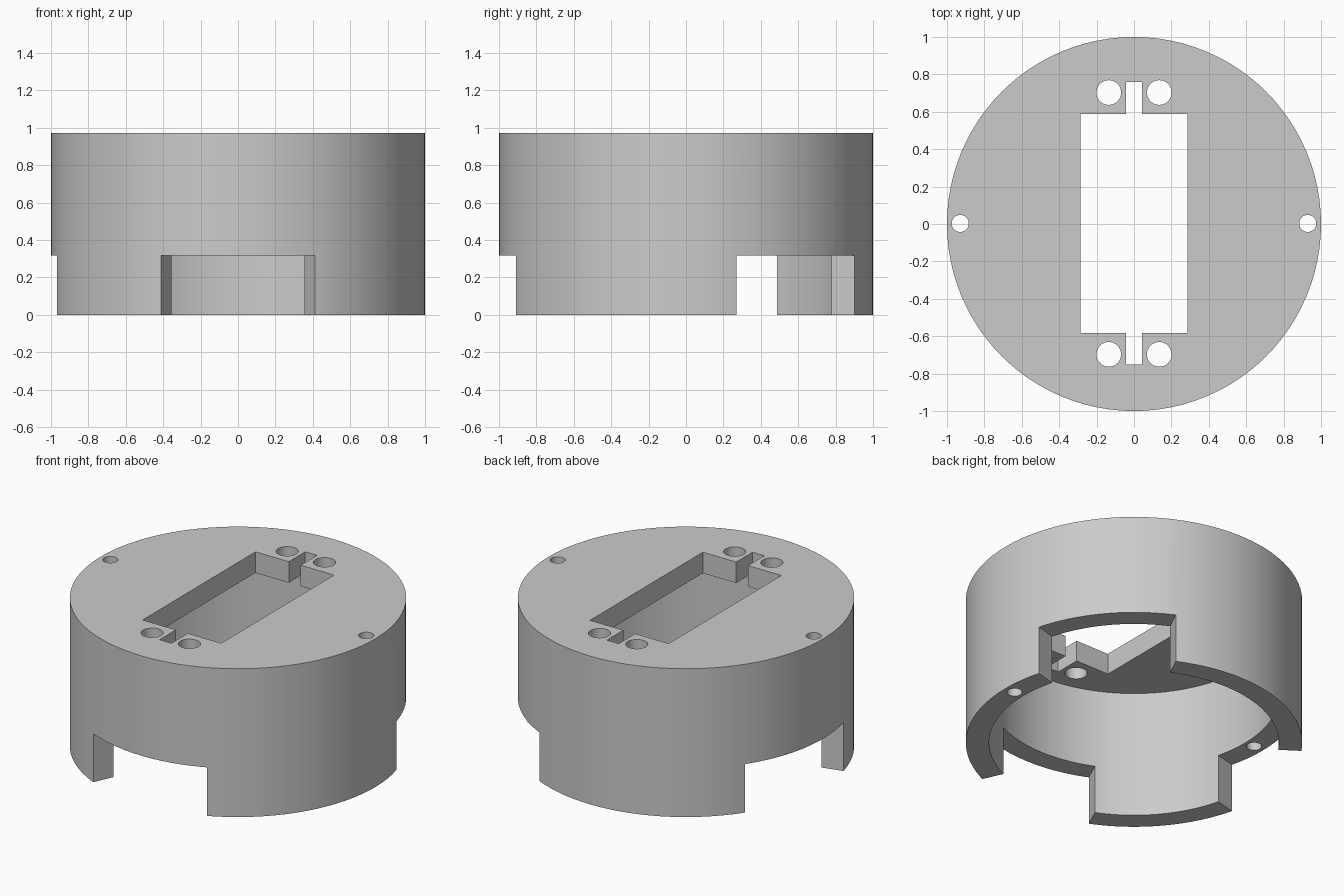
import bpy, bmesh
from math import cos, sin, pi, radians

if "Cube" in bpy.data.objects:
    bpy.data.objects.remove(bpy.data.objects["Cube"])

HEIGHT, CEILING, NOTCH_TOP = 0.973, 0.835, 0.318
INNER_R = 0.862


def prism(name, points, z0, z1):
    """Extrude a closed 2D outline from z0 to z1."""
    bm = bmesh.new()
    face = bm.faces.new([bm.verts.new((x, y, z0)) for x, y in points])
    top = bmesh.ops.extrude_face_region(bm, geom=[face])["geom"]
    bmesh.ops.translate(bm, vec=(0, 0, z1 - z0),
                        verts=[v for v in top if isinstance(v, bmesh.types.BMVert)])
    bmesh.ops.recalc_face_normals(bm, faces=bm.faces)
    mesh = bpy.data.meshes.new(name)
    bm.to_mesh(mesh)
    bm.free()
    obj = bpy.data.objects.new(name, mesh)
    bpy.context.collection.objects.link(obj)
    return obj


def circle(r, n, cx=0, cy=0):
    return [(cx + r * cos(2 * pi * i / n), cy + r * sin(2 * pi * i / n)) for i in range(n)]


# Round housing body
housing = prism("round_housing", circle(1, 96), 0, HEIGHT)
cutters = []

# Hollow interior, open at the bottom
cutters.append(prism("cavity_cutter", circle(INNER_R, 96), -0.1, CEILING))

# Rectangular window with a narrow slot at each end
a, b, s, e, oy = 0.285, 0.585, 0.043, 0.755, 0.003
half = [(a, -b), (a, b), (s, b), (s, e), (-s, e), (-s, b)]
window = half + [(-x, -y) for x, y in half]
cutters.append(prism("window_cutter", [(x, y + oy) for x, y in window], 0.7, 1.2))

# Four screw holes beside the slots, two long holes through the wall
for sx in (-1, 1):
    for sy in (-1, 1):
        cutters.append(prism("screw_hole_cutter",
                             circle(0.066, 32, sx * 0.135, sy * 0.7 + oy), 0.7, 1.2))
    cutters.append(prism("wall_hole_cutter", circle(0.0455, 32, sx * 0.929, 0.003), -0.2, 1.2))

# Three radial notches in the lower rim
for centre in (40, 170, 270):
    a0, a1 = radians(centre - 24.4), radians(centre + 24.4)
    cutters.append(prism("notch_cutter", [(0, 0), (1.6 * cos(a0), 1.6 * sin(a0)),
                                          (1.6 * cos(a1), 1.6 * sin(a1))], -0.15, NOTCH_TOP))

# Apply the cuts
bpy.context.view_layer.objects.active = housing
housing.select_set(True)
for cutter in cutters:
    cutter.hide_render = True
    mod = housing.modifiers.new("cut", "BOOLEAN")
    mod.operation, mod.solver, mod.object = "DIFFERENCE", "EXACT", cutter
    bpy.ops.object.modifier_apply(modifier=mod.name)
    bpy.data.objects.remove(cutter)

bpy.ops.object.shade_smooth_by_angle(angle=radians(30))
